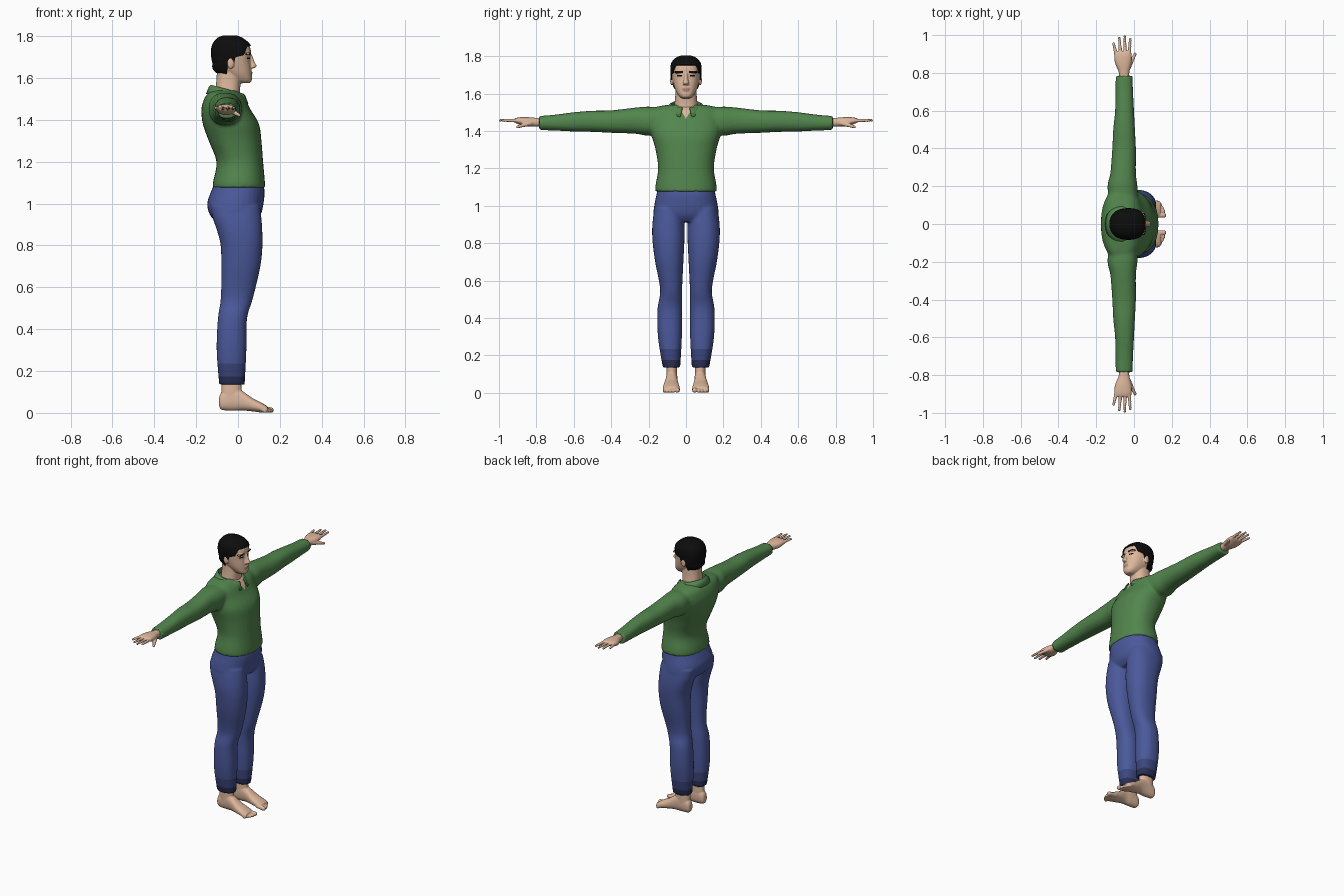
import bpy, bmesh, math
from mathutils import Vector

if "Cube" in bpy.data.objects:
    bpy.data.objects.remove(bpy.data.objects["Cube"])


def material(name, rgb):
    m = bpy.data.materials.new(name)
    m.diffuse_color = (*rgb, 1)
    m.use_nodes = True
    m.node_tree.nodes["Principled BSDF"].inputs["Base Color"].default_value = m.diffuse_color
    return m


SKIN = material("skin", (0.72, 0.47, 0.33))
GREEN = material("green knit", (0.085, 0.235, 0.075))
DENIM = material("blue denim", (0.07, 0.10, 0.33))
DENIM_MID = material("shaded denim", (0.045, 0.062, 0.21))
DENIM_DARK = material("dark denim", (0.022, 0.028, 0.09))
BLACK = material("black hair", (0.004, 0.004, 0.004))
LIP = material("lips", (0.5, 0.26, 0.2))


def spline(a, b, c, d, t):
    return [0.5 * (2 * q + (r - p) * t + (2 * p - 5 * q + 4 * r - s) * t * t
                   + (3 * q - p - 3 * r + s) * t ** 3) for p, q, r, s in zip(a, b, c, d)]


def loft(bm, axis, rings, power=2.3, sides=32, steps=5):
    """Closed smooth tube; ring = (position, a0, a1, b0, b1) along the axis."""
    n, dense = len(rings), []
    for i in range(n - 1):
        pts = [rings[max(0, min(n - 1, i + k))] for k in (-1, 0, 1, 2)]
        dense += [spline(*pts, s / steps) for s in range(steps)]
    dense.append(rings[-1])
    loops = []
    for t, a0, a1, b0, b1 in dense:
        loop = []
        for k in range(sides):
            ang = 2 * math.pi * k / sides
            c, s = math.cos(ang), math.sin(ang)
            a = (a0 + a1) / 2 + (a1 - a0) / 2 * math.copysign(abs(c) ** (2 / power), c)
            b = (b0 + b1) / 2 + (b1 - b0) / 2 * math.copysign(abs(s) ** (2 / power), s)
            loop.append(bm.verts.new({"x": (t, a, b), "y": (a, t, b), "z": (a, b, t)}[axis]))
        loops.append(loop)
    for lo, hi in zip(loops, loops[1:]):
        for k in range(sides):
            j = (k + 1) % sides
            bm.faces.new((lo[k], lo[j], hi[j], hi[k]))
    bm.faces.new(loops[0])
    bm.faces.new(loops[-1])


def sym(rows):
    return [(z, x0, x1, -h, h) for z, x0, x1, h in rows]


def blob(bm, centre, radii):
    vs = bmesh.ops.create_icosphere(bm, subdivisions=3, radius=1)["verts"]
    for v in vs:
        v.co = Vector(centre) + Vector([p * r for p, r in zip(v.co, radii)])


def finger(bm, p, q, r0, r1, count=9):
    for i in range(count):
        t = i / (count - 1)
        r = r0 + (r1 - r0) * t
        blob(bm, Vector(p).lerp(Vector(q), t), (r, r, r))


def mirror(bm):
    for v in bmesh.ops.duplicate(bm, geom=bm.verts[:] + bm.edges[:] + bm.faces[:])["geom"]:
        if isinstance(v, bmesh.types.BMVert):
            v.co.y *= -1


def finish(name, bm, mats, voxel=None, smooth=3, mods=()):
    bmesh.ops.recalc_face_normals(bm, faces=bm.faces)
    me = bpy.data.meshes.new(name)
    bm.to_mesh(me)
    bm.free()
    ob = bpy.data.objects.new(name, me)
    bpy.context.collection.objects.link(ob)
    for m in mats:
        me.materials.append(m)
    bpy.ops.object.select_all(action="DESELECT")
    ob.select_set(True)
    bpy.context.view_layer.objects.active = ob
    if voxel:
        r = ob.modifiers.new("blend", "REMESH")
        r.mode, r.voxel_size = "VOXEL", voxel
        s = ob.modifiers.new("soften", "SMOOTH")
        s.factor, s.iterations = 0.5, smooth
        for m in ("blend", "soften"):
            bpy.ops.object.modifier_apply(modifier=m)
    bpy.ops.object.shade_smooth_by_angle(angle=math.radians(50))
    return ob


def cut(bm, point, normal):
    bmesh.ops.bisect_plane(bm, geom=bm.verts[:] + bm.edges[:] + bm.faces[:],
                           plane_co=point, plane_no=normal, dist=1e-5)


def paint(ob, planes, rule):
    """Cut clean borders, then colour faces by their centre."""
    bm = bmesh.new()
    bm.from_mesh(ob.data)
    for point, normal in planes:
        cut(bm, point, normal)
    for f in bm.faces:
        f.material_index = rule(f.calc_center_median())
        f.smooth = True
    bm.to_mesh(ob.data)
    bm.free()


# Shirt: sleeves and body blended together, with an open V at the neck
bm = bmesh.new()
loft(bm, "y", [(.10, -.13, .02, 1.39, 1.525), (.20, -.14, .018, 1.375, 1.53), (.27, -.125, .01, 1.385, 1.525),
               (.40, -.115, .01, 1.39, 1.51), (.50, -.11, .005, 1.395, 1.508), (.60, -.10, 0, 1.397, 1.50),
               (.70, -.098, -.005, 1.402, 1.487), (.785, -.097, -.008, 1.405, 1.48)])
mirror(bm)
loft(bm, "z", sym([(1.075, -.122, .13, .163), (1.11, -.118, .128, .163), (1.2, -.103, .12, .149),
                   (1.3, -.14, .112, .163), (1.38, -.168, .10, .185), (1.45, -.175, .06, .195),
                   (1.50, -.162, .035, .195), (1.525, -.145, .012, .17), (1.54, -.12, -.005, .10)]))
shirt = finish("shirt", bm, [GREEN, SKIN], 0.009, 3)
paint(shirt, [((0, 0, 1.465), (0, 1, -.6)), ((0, 0, 1.465), (0, 1, .6))],
      lambda c: int(c.x > -.04 and abs(c.y) < (c.z - 1.465) * .6))

# Collar: folded band, open at the front
bm = bmesh.new()
rows = []
for i in range(41):
    a = math.radians(14 + 332 * i / 40)
    f = (1 + math.cos(a)) / 2
    ring = []
    for rx, ry, back, front in ((.068, .068, 1.53, 1.485), (.078, .078, 1.567, 1.525), (.088, .092, 1.56, 1.515),
                                (.103, .125, 1.525, 1.475)):
        ring.append(bm.verts.new((-.05 + rx * math.cos(a), ry * math.sin(a), back + (front - back) * f)))
    rows.append(ring)
for p, q in zip(rows, rows[1:]):
    for k in range(3):
        bm.faces.new((p[k], p[k + 1], q[k + 1], q[k]))
collar = finish("collar", bm, [GREEN])
collar.modifiers.new("cloth", "SOLIDIFY").thickness = 0.006

# Trousers
bm = bmesh.new()
loft(bm, "z", [(.99, -.13, .105, .012, .168), (.93, -.12, .112, .01, .177), (.87, -.10, .116, .008, .181),
               (.8, -.083, .117, .009, .178), (.7, -.08, .107, .014, .165), (.55, -.082, .072, .021, .138),
               (.45, -.096, .043, .021, .152), (.3, -.102, .04, .022, .15), (.135, -.09, .032, .031, .124)])
mirror(bm)
loft(bm, "z", sym([(1.105, -.108, .118, .15), (1.06, -.128, .127, .158), (1.0, -.147, .122, .17),
                   (.95, -.136, .11, .172), (.915, -.11, .085, .14)]))
trousers = finish("trousers", bm, [DENIM, DENIM_MID, DENIM_DARK], 0.0075, 3)
paint(trousers, [((0, 0, .175), (0, 0, 1)), ((0, 0, .235), (0, 0, 1))],
      lambda c: 2 if c.z < .175 else 1 if c.z < .235 else 0)

# Hands
bm = bmesh.new()
loft(bm, "y", [(.74, -.078, -.025, 1.423, 1.468), (.80, -.08, -.025, 1.423, 1.47), (.85, -.10, -.014, 1.424, 1.474),
               (.89, -.105, -.012, 1.434, 1.473), (.912, -.10, -.016, 1.443, 1.468)])
for x0, x1, tip in ((-.094, -.108, .955), (-.070, -.078, .984), (-.047, -.049, .993), (-.025, -.02, .980)):
    finger(bm, (x0, .895, 1.455), (x1, tip, 1.457), .0105, .007)
finger(bm, (-.03, .83, 1.442), (.006, .90, 1.422), .014, .008)
mirror(bm)
finish("hands", bm, [SKIN], 0.0035, 2)

# Feet
bm = bmesh.new()
loft(bm, "x", [(-.09, .06, .092, .03, .075), (-.075, .05, .102, .014, .10), (-.02, .045, .106, .01, .125),
               (.02, .045, .11, .012, .105), (.07, .038, .119, .007, .07), (.11, .034, .124, .002, .05),
               (.14, .037, .12, .002, .032)])
loft(bm, "z", [(.05, -.08, .02, .047, .105), (.10, -.08, .018, .047, .105), (.2, -.078, .015, .048, .105)])
for y, tip, r in ((.046, .157, .0135), (.068, .155, .0105), (.085, .148, .010), (.101, .139, .0095), (.115, .128, .009)):
    finger(bm, (.11, y, .02), (tip, y, r), r, r)
mirror(bm)
finish("feet", bm, [SKIN], 0.004, 2)

# Head with neck, nose, lips and ears
SKULL = sym([(1.575, .005, .056, .022), (1.59, -.03, .066, .04), (1.62, -.07, .065, .057), (1.65, -.105, .063, .067),
             (1.68, -.118, .059, .073), (1.705, -.122, .060, .075), (1.73, -.123, .062, .076),
             (1.76, -.115, .050, .071), (1.785, -.095, .02, .05), (1.797, -.065, -.01, .022)])
bm = bmesh.new()
for y in (-.076, .076):
    blob(bm, (-.035, y, 1.672), (.017, .009, .029))
loft(bm, "z", SKULL)
loft(bm, "z", sym([(1.45, -.115, .015, .07), (1.53, -.108, .01, .063), (1.58, -.104, .012, .058), (1.64, -.10, .01, .055)]))
loft(bm, "z", sym([(1.646, .045, .074, .016), (1.656, .045, .089, .016), (1.675, .045, .08, .011), (1.712, .04, .066, .009)]))
blob(bm, (.061, 0, 1.626), (.009, .022, .006))
blob(bm, (.060, 0, 1.616), (.009, .019, .006))
for y in (-.036, .036):
    blob(bm, (.048, y, 1.715), (.013, .028, .008))
head = finish("head", bm, [SKIN, BLACK, LIP], 0.0035, 2)


def face_colour(c):
    y = abs(c.y)
    if c.x > .01 and (1.711 < c.z < 1.721 and .016 < y < .058 or 1.691 < c.z < 1.699 and .022 < y < .048):
        return 1
    return 2 if c.x > .05 and 1.612 < c.z < 1.631 and y < .02 else 0


paint(head, [((0, 0, z), (0, 0, 1)) for z in (1.711, 1.721, 1.691, 1.699, 1.612, 1.631)] +
      [((0, s * y, 0), (0, 1, 0)) for s in (-1, 1) for y in (.016, .058, .022, .048, .02)], face_colour)

# Hair: enlarged skull cap trimmed along a hairline from forehead to nape
LINE = [(.10, 1.757), (.045, 1.752), (.028, 1.71), (-.012, 1.70), (-.022, 1.655), (-.030, 1.69), (-.046, 1.69),
        (-.056, 1.61), (-.2, 1.595)]
bm = bmesh.new()
loft(bm, "z", SKULL, sides=64, steps=8)
for v in bm.verts:
    back = max(0, min(1, (-.02 - v.co.x) / .08))
    v.co.x = -.03 + (v.co.x + .03) * 1.07
    v.co.y *= 1.10
    v.co.z = max(v.co.z, 1.60) if v.co.z < 1.6 else 1.7 + (v.co.z - 1.7) * 1.07
    if v.co.z < 1.67:
        v.co.x -= back * (1.67 - v.co.z) * .5
for (xa, za), (xb, zb) in zip(LINE, LINE[1:]):
    cut(bm, (xa, 0, za), (zb - za, 0, xa - xb))


def below_hairline(c):
    for (xa, za), (xb, zb) in zip(LINE, LINE[1:]):
        if xb <= c.x <= xa:
            return c.z < za + (zb - za) * (xa - c.x) / (xa - xb)
    return False


bmesh.ops.delete(bm, geom=[f for f in bm.faces if below_hairline(f.calc_center_median())], context="FACES")
hair = finish("hair", bm, [BLACK])
shell = hair.modifiers.new("thickness", "SOLIDIFY")
shell.thickness, shell.offset = 0.006, -1
